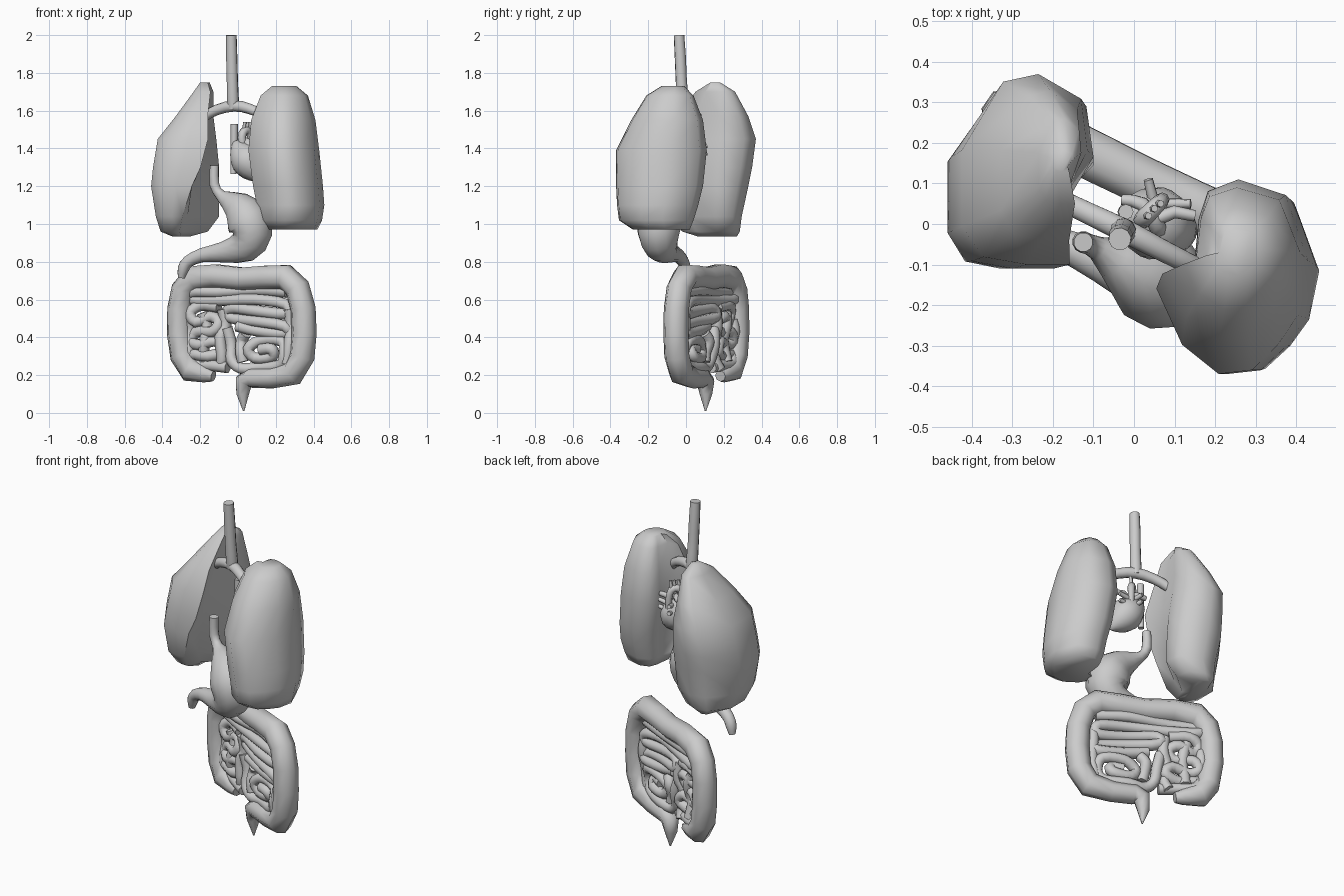
import bpy, bmesh, math
from mathutils import Vector


def finish(name, bm, angle=60):
    bmesh.ops.recalc_face_normals(bm, faces=bm.faces)
    me = bpy.data.meshes.new(name)
    bm.to_mesh(me)
    bm.free()
    ob = bpy.data.objects.new(name, me)
    bpy.context.collection.objects.link(ob)
    bpy.ops.object.select_all(action='DESELECT')
    ob.select_set(True)
    bpy.context.view_layer.objects.active = ob
    bpy.ops.object.shade_smooth_by_angle(angle=math.radians(angle))
    return ob


def skin(name, rings, angle=60):
    """Bridge a list of equal-length rings and cap both ends."""
    bm = bmesh.new()
    vs = [[bm.verts.new(p) for p in r] for r in rings]
    n = len(vs[0])
    for a, b in zip(vs, vs[1:]):
        for i in range(n):
            j = (i + 1) % n
            bm.faces.new((a[i], a[j], b[j], b[i]))
    bm.faces.new(vs[0])
    bm.faces.new(vs[-1])
    return finish(name, bm, angle)


def spline(pts, k):
    """Catmull-Rom resampling of (x, y, z, r) points."""
    pts = [Vector(p) for p in pts]
    ext = [2 * pts[0] - pts[1]] + pts + [2 * pts[-1] - pts[-2]]
    out = []
    for a, b, c, d in zip(ext, ext[1:], ext[2:], ext[3:]):
        for s in range(k):
            t = s / k
            out.append(0.5 * (2 * b + (c - a) * t + (2 * a - 5 * b + 4 * c - d) * t * t
                              + (3 * b - a - 3 * c + d) * t ** 3))
    return out + [pts[-1]]


def tube(name, pts, sides=8, k=1):
    """Tube of varying radius along (x, y, z, r) points."""
    pts = spline(pts, k)
    pos = [p.to_3d() for p in pts]
    rings, u = [], None
    for i, p in enumerate(pos):
        t = (pos[min(i + 1, len(pos) - 1)] - pos[max(i - 1, 0)]).normalized()
        if u is None:
            u = t.orthogonal()
        u = (u - t * u.dot(t)).normalized()
        v = t.cross(u)
        r = max(pts[i][3], 0.003)
        ring = []
        for s in range(sides):
            a = 2 * math.pi * s / sides
            ring.append(p + (u * math.cos(a) + v * math.sin(a)) * r)
        rings.append(ring)
    return skin(name, rings)


def lung(name, outline, levels):
    """Loft a normalised outline through boxes (z, x0, x1, y0, y1, front edge position)."""
    rings = [[(x0 + u * (x1 - x0), y0 + v * (y1 - y0), z) for u, v in outline(k)]
             for z, x0, x1, y0, y1, k in levels]
    return skin(name, rings, 75)


# Lungs
lung("lung_left",
     lambda k: [(0, .6), (0, .2), (.2 * k, .04), (.6 * k, 0), (k, 0), (k * .6 + .25, .25), (1, .6),
                (.95, .87), (.61, 1), (.33, .96)],
     [(1.75, -.20, -.15, .13, .18, .8), (1.70, -.235, -.13, .05, .26, .85), (1.57, -.33, -.13, -.04, .33, .85),
      (1.45, -.425, -.115, -.10, .37, .86), (1.3, -.45, -.10, -.11, .35, .72), (1.2, -.46, -.10, -.11, .33, .6),
      (1.04, -.435, -.10, -.08, .295, .42), (.96, -.41, -.16, -.02, .285, .4), (.935, -.35, -.25, .06, .27, .5)])
lung("lung_right",
     lambda k: [(0, .44), (.24, .5), (.28, .8), (.34, .94), (.54, 1), (.85, .92), (1, .58), (.93, .3), (.8, .15),
                (.63, .02), (.41, 0), (.17, .15)],
     [(1.73, .18, .31, -.13, -.01, 0), (1.68, .12, .37, -.21, .04, 0), (1.55, .07, .41, -.29, .09, 0),
      (1.39, .055, .43, -.37, .11, 0), (1.2, .08, .45, -.37, .09, 0), (1.1, .10, .457, -.365, .065, 0),
      (1.02, .11, .445, -.355, .04, 0), (.97, .14, .42, -.28, .02, 0)])

# Windpipe and its two branches
tube("windpipe", [(-.035, -.037, 2.0, .028), (-.033, -.03, 1.88, .03), (-.03, -.025, 1.76, .03),
                  (-.027, -.018, 1.66, .032), (-.025, -.015, 1.61, .03)], 10, 2)
tube("bronchi", [(-.24, .10, 1.5, .024), (-.19, .065, 1.56, .026), (-.11, .025, 1.605, .028),
                 (-.02, -.018, 1.625, .03), (.06, -.06, 1.61, .028), (.14, -.10, 1.57, .026),
                 (.2, -.13, 1.5, .024)], 10, 2)

# Stomach with gullet and outlet
tube("stomach", [(-.125, -.045, 1.31, .024), (-.125, -.045, 1.21, .027), (-.09, -.06, 1.15, .03),
                 (-.005, -.11, 1.095, .082), (.05, -.135, 1.025, .118), (.07, -.145, .95, .112),
                 (.03, -.13, .88, .088), (-.08, -.09, .85, .056), (-.19, -.045, .835, .038),
                 (-.265, -.015, .80, .032), (-.29, -.005, .76, .03), (-.3, 0, .715, .018)], 12, 2)

# Heart body and vessels
tube("heart", [(-.01, .025, 1.44, .02), (.01, .02, 1.395, .06), (.045, .005, 1.345, .09),
               (.085, -.01, 1.295, .08), (.12, -.025, 1.25, .042), (.133, -.03, 1.225, .008)], 12, 2)
tube("vena_cava", [(-.02, .03, 1.53, .019), (-.02, .03, 1.4, .019), (-.025, .03, 1.265, .016)], 8)
tube("aorta", [(.03, .015, 1.4, .024), (.02, .01, 1.46, .022), (.035, .025, 1.495, .022),
               (.06, .05, 1.485, .02), (.07, .06, 1.43, .018), (.07, .06, 1.37, .016)], 8, 2)
for i, (x, y) in enumerate([(.03, .02), (.045, .038), (.06, .05)]):
    tube(f"aorta_branch_{i}", [(x, y, 1.49, .01), (x + .006, y, 1.54, .009)], 6)
tube("lung_artery", [(.06, -.02, 1.38, .022), (.055, 0, 1.43, .022), (.02, .05, 1.44, .018),
                     (-.03, .06, 1.435, .014)], 8, 2)
tube("lung_artery_branch", [(.05, .01, 1.43, .018), (.1, .03, 1.435, .016), (.15, .02, 1.43, .014)], 8)
for i, z in enumerate((1.36, 1.40)):
    tube(f"lung_vein_{i}", [(.05, .05, z, .014), (.035, .11, z + .015, .012)], 6)
    tube(f"lung_vein_side_{i}", [(.07, .05, z, .014), (.14, .05, z + .01, .012)], 6)


# Intestines lie in one slanted upright plane
def slanted(x, z, r, d=0):
    return (x + .44 * d, .118 - .49 * x + .9 * d, z, r)


tube("large_intestine", [slanted(*p) for p in [
    (-.13, .195, .03), (-.17, .205, .045), (-.25, .225, .066), (-.295, .3, .066), (-.312, .42, .066),
    (-.31, .55, .066), (-.29, .65, .066), (-.235, .715, .07), (-.12, .725, .066), (.02, .71, .064),
    (.14, .718, .066), (.25, .72, .07), (.315, .66, .068), (.345, .55, .068), (.35, .42, .068),
    (.34, .3, .068), (.29, .21, .068), (.18, .185, .056), (.07, .185, .055), (.03, .165, .05),
    (.025, .1, .036), (.03, .01, .004)]], 8)

coils = {
    "upper": [(.26, .64), (.1, .65), (-.1, .64), (-.24, .64), (-.25, .60), (-.1, .595), (.1, .6), (.25, .575),
              (.25, .525), (.1, .54), (-.04, .555), (-.05, .505), (.1, .485), (.25, .46), (.25, .42),
              (.1, .435), (0, .46)],
    "left": [(-.1, .56), (-.2, .57), (-.25, .53), (-.22, .48), (-.15, .51), (-.1, .48), (-.13, .43), (-.22, .43),
             (-.25, .38), (-.2, .36), (-.12, .38), (-.08, .33), (-.15, .3), (-.24, .31), (-.23, .26),
             (-.13, .25), (-.05, .24)],
    "lower": [(-.06, .45), (-.04, .36), (-.03, .28), (.02, .235), (.1, .24), (.22, .25), (.25, .31), (.23, .38),
              (.12, .385), (.06, .34), (.09, .29), (.18, .3), (.18, .34), (.12, .335)],
    "middle": [(.04, .42), (.015, .38), (.02, .32), (.03, .27)],
    "inner": [(-.08, .55), (-.07, .46), (-.09, .4), (-.08, .29), (-.1, .23)],
    "outer": [(-.19, .53), (-.17, .46), (-.17, .39), (-.18, .34), (-.18, .27)],
    "edge": [(-.26, .49), (-.26, .43), (-.26, .35), (-.25, .29)],
    "right_edge": [(.27, .55), (.275, .46), (.275, .36), (.26, .26)],
}
for name, path in coils.items():
    tube(f"small_intestine_{name}",
         [slanted(x, z, .031, .012 * math.sin(1.9 * i)) for i, (x, z) in enumerate(path)], 8, 3)
